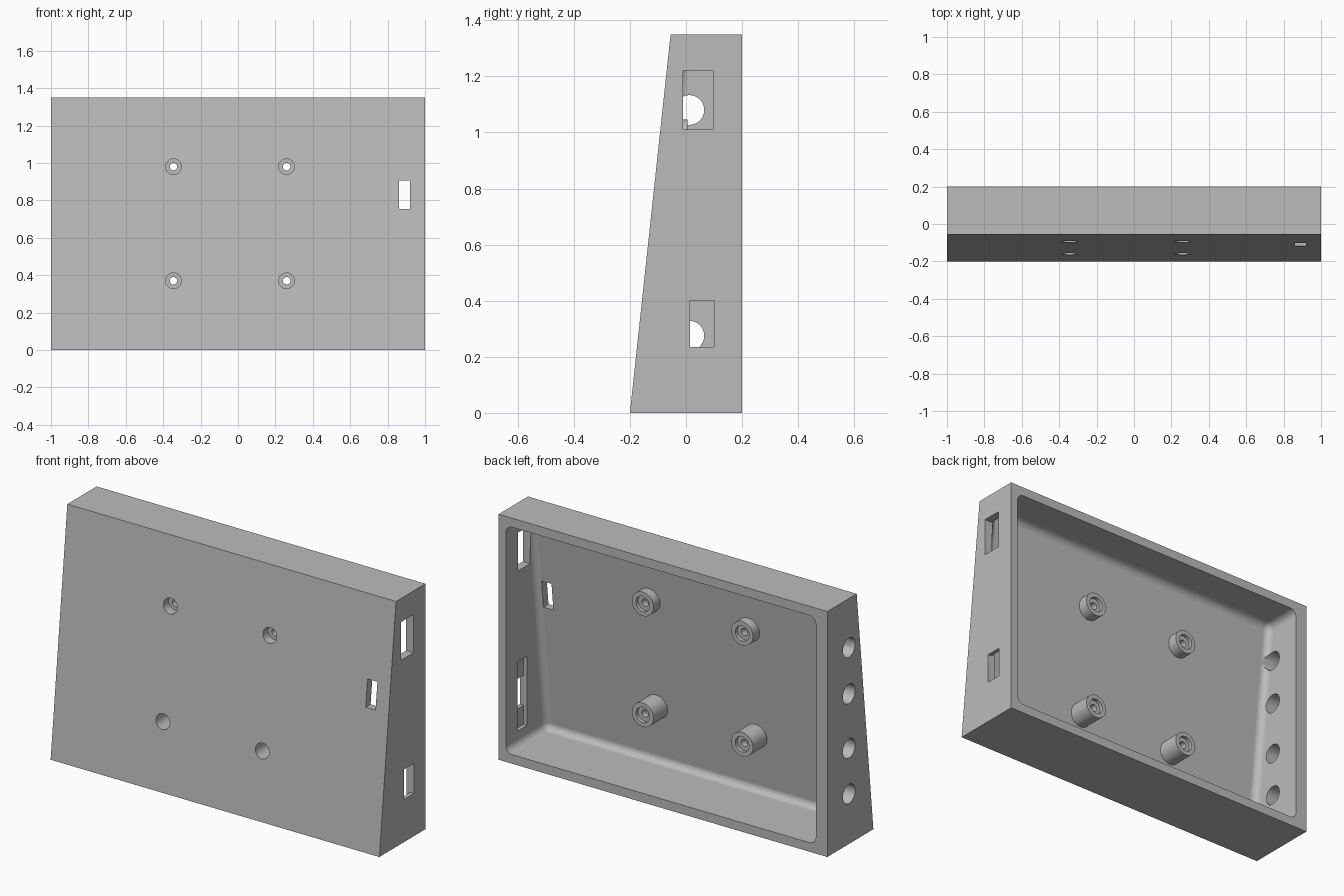
import bpy, bmesh, math
from mathutils import Matrix, Vector

if "Cube" in bpy.data.objects:
    bpy.data.objects.remove(bpy.data.objects["Cube"], do_unlink=True)

H, BACK, FRONT_LOW, FRONT_TOP = 1.35, 0.2, -0.2, -0.055
WALL = 0.043


def front_y(z):
    """Position of the sloping front face at height z."""
    return FRONT_LOW + (FRONT_TOP - FRONT_LOW) * z / H


grey = bpy.data.materials.new("plain grey")
grey.use_nodes = True
grey.diffuse_color = (0.5, 0.5, 0.5, 1)
grey.node_tree.nodes["Principled BSDF"].inputs["Base Color"].default_value = (0.5, 0.5, 0.5, 1)


def finish(name, bm):
    bmesh.ops.recalc_face_normals(bm, faces=bm.faces)
    mesh = bpy.data.meshes.new(name)
    bm.to_mesh(mesh)
    bm.free()
    mesh.materials.append(grey)
    obj = bpy.data.objects.new(name, mesh)
    bpy.context.collection.objects.link(obj)
    return obj


def prism(name, x0, x1, profile, fillet=0):
    """Extrude a (y, z) profile along x; fillet all edges except the rear ones."""
    bm = bmesh.new()
    face = bm.faces.new([bm.verts.new((x0, y, z)) for y, z in profile])
    ext = bmesh.ops.extrude_face_region(bm, geom=[face])
    moved = [g for g in ext["geom"] if isinstance(g, bmesh.types.BMVert)]
    bmesh.ops.translate(bm, verts=moved, vec=(x1 - x0, 0, 0))
    bmesh.ops.recalc_face_normals(bm, faces=bm.faces)
    if fillet:
        edges = [e for e in bm.edges if not all(v.co.y > BACK for v in e.verts)]
        bmesh.ops.bevel(bm, geom=edges, offset=fillet, segments=6, profile=0.5, affect="EDGES")
    return finish(name, bm)


def block(name, x, y, z):
    return prism(name, *x, [(y[0], z[0]), (y[1], z[0]), (y[1], z[1]), (y[0], z[1])])


def cylinder(name, start, end, radius):
    a, b = Vector(start), Vector(end)
    bm = bmesh.new()
    turn = (b - a).to_track_quat("Z", "Y").to_matrix().to_4x4()
    bmesh.ops.create_cone(bm, cap_ends=True, segments=40, radius1=radius, radius2=radius,
                          depth=(b - a).length, matrix=Matrix.Translation((a + b) / 2) @ turn)
    return finish(name, bm)


def combine(tool, operation="DIFFERENCE"):
    tool.hide_render = True
    mod = case.modifiers.new(tool.name, "BOOLEAN")
    mod.operation, mod.solver, mod.object = operation, "EXACT", tool
    bpy.context.view_layer.objects.active = case
    bpy.ops.object.modifier_apply(modifier=mod.name)
    bpy.data.objects.remove(tool, do_unlink=True)


# Wedge-shaped case with an open, filleted cavity at the back
case = prism("wedge_case", -1, 1, [(FRONT_LOW, 0), (BACK, 0), (BACK, H), (FRONT_TOP, H)])
low, high = 0.05, 1.3
combine(prism("cavity", -0.93, 0.956,
              [(front_y(low) + WALL, low), (0.3, low), (0.3, high), (front_y(high) + WALL, high)],
              fillet=0.04))

# Mounting bosses with counterbored screw holes
for x in (-0.345, 0.26):
    for z in (0.37, 0.98):
        f = front_y(z)
        combine(cylinder("boss", (x, f + 0.022, z), (x, 0.005, z), 0.066), "UNION")
        combine(cylinder("front_counterbore", (x, -0.4, z), (x, -0.05, z), 0.042))
        combine(cylinder("rear_recess", (x, -0.015, z), (x, 0.1, z), 0.042))
        combine(cylinder("screw_hole", (x, -0.4, z), (x, 0.1, z), 0.02))

# Front slot
combine(block("front_slot", (0.86, 0.92), (-0.3, 0.0), (0.755, 0.905)))

# Slots in the +x wall, the lower one with a wider pocket on the inside
combine(block("upper_side_slot", (0.93, 1.1), (-0.01, 0.096), (1.01, 1.22)))
combine(block("lower_side_slot", (0.93, 1.1), (0.015, 0.1), (0.235, 0.4)))
combine(block("inner_pocket", (0.93, 0.978), (0.015, 0.1), (0.13, 0.51)))

# Round holes in the -x wall
for z in (0.275, 0.525, 0.825, 1.08):
    combine(cylinder("round_hole", (-1.1, 0.012, z), (-0.9, 0.012, z), 0.053))

# Smooth fillets and round parts, crisp edges elsewhere
bpy.ops.object.select_all(action="DESELECT")
case.select_set(True)
bpy.context.view_layer.objects.active = case
bpy.ops.object.shade_smooth_by_angle(angle=math.radians(30))
weighted = case.modifiers.new("even_shading", "WEIGHTED_NORMAL")
weighted.keep_sharp = True
